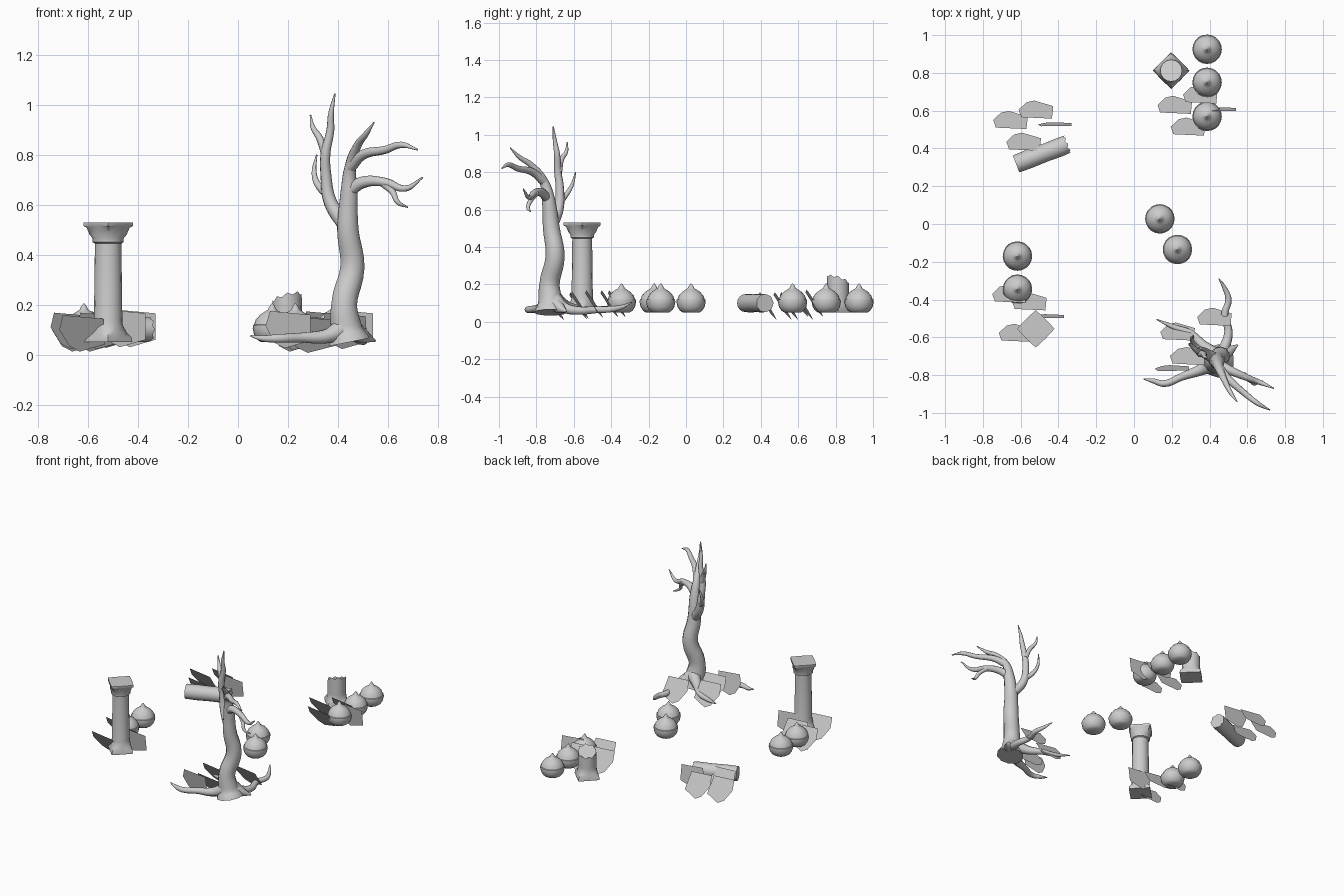
import bpy, bmesh
from math import sin, cos, pi, radians
from mathutils import Matrix, Vector


def mesh_object(name, bm, smooth=True, angle=40):
    bmesh.ops.recalc_face_normals(bm, faces=bm.faces)
    me = bpy.data.meshes.new(name)
    bm.to_mesh(me)
    bm.free()
    ob = bpy.data.objects.new(name, me)
    bpy.context.collection.objects.link(ob)
    if smooth:
        bpy.ops.object.select_all(action='DESELECT')
        ob.select_set(True)
        bpy.context.view_layer.objects.active = ob
        bpy.ops.object.shade_smooth_by_angle(angle=radians(angle))
    return ob


def loft(name, rings, loc, n=16, top=None):
    """Stack rings (z, radius, squareness); top(x, y) shifts the last ring."""
    bm = bmesh.new()
    rows = []
    for k, (z, r, sq) in enumerate(rings):
        row = []
        for i in range(n):
            a = 2 * pi * i / n
            c, s = cos(a), sin(a)
            q = r * ((1 - sq) + sq / (abs(c) + abs(s)))
            x, y = q * c, q * s
            dz = top(x, y, i) if top and k == len(rings) - 1 else 0
            row.append(bm.verts.new((x, y, z + dz)))
        rows.append(row)
    for a, b in zip(rows, rows[1:]):
        for i in range(n):
            j = (i + 1) % n
            bm.faces.new((a[i], a[j], b[j], b[i]))
    bm.faces.new(rows[0])
    bm.faces.new(rows[-1])
    ob = mesh_object(name, bm)
    ob.location = loc
    return ob


# Columns: square foot, round shaft, square capital (corners on the axes)
foot = [(.05, .097, .95), (.068, .095, .95), (.09, .074, .5), (.115, .060, 0)]
capital = [(.445, .053, 0), (.45, .062, 0), (.465, .062, 0), (.48, .074, .3),
           (.508, .086, .7), (.515, .099, .9), (.53, .099, .9)]
loft("standing_column", foot + [(.13, .057, 0)] + capital, (-.52, -.555, 0))
loft("broken_column", foot + [(.13, .06, 0), (.225, .058, 0)], (.197, .812, 0),
     top=lambda x, y, i: .25 * x - .3 * y + .006 * (-1) ** i)
fallen = loft("fallen_column_piece",
              [(-.145, .048, 0), (-.07, .050, 0), (.02, .048, 0), (.10, .050, 0), (.145, .048, 0)],
              (-.489, .37, .1), top=lambda x, y, i: .005 * (-1) ** i)
fallen.rotation_euler = (0, pi / 2, radians(21))

# Round pots with pointed lids
pot = [(.05, .045, 0), (.06, .06, 0), (.08, .073, 0), (.105, .078, 0), (.118, .077, 0),
       (.12, .073, 0), (.14, .066, 0), (.16, .048, 0), (.172, .03, 0), (.18, .017, 0),
       (.19, .013, 0), (.205, .002, 0)]
for x, y in [(-.617, -.17), (-.617, -.345), (.137, .027), (.23, -.135),
             (.387, .925), (.387, .75), (.387, .57)]:
    loft("round_pot", pot, (x, y, 0), n=20)

# Leaning flat slabs
outline = [(-1, -.2), (-.6, .7), (-.15, 1), (1, .6), (1, -.8), (-.8, -1)]


def slab(x, y, z=.085, tilt=57, yaw=-6, w=.09, h=.087):
    bm = bmesh.new()
    bm.faces.new([bm.verts.new((u * w, v * h, 0)) for u, v in outline])
    bm.transform(Matrix.Translation((x, y, z)) @ Matrix.Rotation(radians(yaw), 4, 'Z')
                 @ Matrix.Rotation(radians(-tilt), 4, 'X'))
    mesh_object("leaning_slab", bm, smooth=False)


for ox, oy in [(0, 0), (.87, .08)]:
    slab(ox - .655, oy + .55)
    slab(ox - .52, oy + .605, .1)
    slab(ox - .585, oy + .435)
    slab(ox - .42, oy + .528, .105, 82, 0, h=.076)
slab(-.66, -.37, .095)
slab(-.555, -.41, .095)
slab(-.625, -.577)
slab(-.46, -.488, .105, 82, 0, h=.076)
slab(.425, -.492, .095)
slab(.23, -.57, .09)
slab(.29, -.70, .08, w=.1)
slab(.20, -.763, .1, 78, 0, h=.076)


# Bare tree: tapered tubes through (x, y, z, radius)
def tube(name, pts):
    cu = bpy.data.curves.new(name, 'CURVE')
    cu.dimensions = '3D'
    cu.bevel_depth = 1
    cu.bevel_resolution = 3
    cu.resolution_u = 5
    cu.use_fill_caps = True
    sp = cu.splines.new('BEZIER')
    sp.bezier_points.add(len(pts) - 1)
    for p, (x, y, z, r) in zip(sp.bezier_points, pts):
        p.co = (x, y, z)
        p.radius = r
        p.handle_left_type = p.handle_right_type = 'AUTO'
    ob = bpy.data.objects.new(name, cu)
    bpy.context.collection.objects.link(ob)
    bpy.ops.object.select_all(action='DESELECT')
    ob.select_set(True)
    bpy.context.view_layer.objects.active = ob
    bpy.ops.object.convert(target='MESH')
    bpy.ops.object.shade_smooth_by_angle(angle=radians(60))


tube("trunk", [(.445, -.725, .05, .088), (.435, -.725, .1, .066), (.425, -.73, .2, .054),
               (.458, -.70, .35, .051), (.44, -.72, .5, .045), (.445, -.735, .65, .036),
               (.45, -.76, .75, .024), (.48, -.83, .84, .016), (.51, -.89, .88, .012),
               (.545, -.94, .93, .003)])
tube("left_bough", [(.43, -.715, .52, .032), (.37, -.68, .61, .027), (.352, -.675, .72, .022),
                    (.35, -.685, .80, .02), (.37, -.69, .90, .016), (.372, -.70, .96, .012),
                    (.388, -.71, 1.045, .003)])
tube("branch", [(.352, -.68, .80, .018), (.325, -.665, .87, .014),
                (.30, -.64, .91, .010), (.29, -.635, .96, .003)])
tube("branch", [(.36, -.675, .64, .018), (.32, -.64, .68, .014),
                (.305, -.61, .73, .010), (.315, -.59, .80, .003)])
tube("branch", [(.45, -.76, .75, .024), (.50, -.82, .80, .02), (.59, -.90, .82, .016),
                (.655, -.95, .84, .013), (.72, -.985, .82, .003)])
tube("branch", [(.44, -.735, .65, .026), (.50, -.77, .69, .024), (.59, -.81, .69, .018),
                (.67, -.84, .665, .013), (.74, -.87, .71, .003)])
tube("branch", [(.58, -.80, .69, .018), (.62, -.83, .65, .013),
                (.64, -.845, .61, .010), (.68, -.83, .59, .003)])

# Roots
tube("root", [(.43, -.74, .11, .045), (.36, -.77, .075, .03), (.25, -.81, .068, .02),
              (.16, -.845, .065, .018), (.10, -.83, .065, .013), (.05, -.82, .075, .003)])
tube("root", [(.45, -.70, .11, .045), (.48, -.65, .075, .028), (.50, -.57, .06, .022),
              (.48, -.48, .065, .019), (.50, -.40, .068, .017), (.48, -.34, .08, .012),
              (.45, -.29, .105, .003)])
tube("root", [(.43, -.70, .12, .045), (.36, -.64, .085, .028), (.30, -.58, .07, .019),
              (.21, -.545, .065, .014), (.12, -.505, .075, .003)])
tube("root", [(.44, -.72, .11, .05), (.50, -.675, .075, .03), (.55, -.64, .055, .004)])
